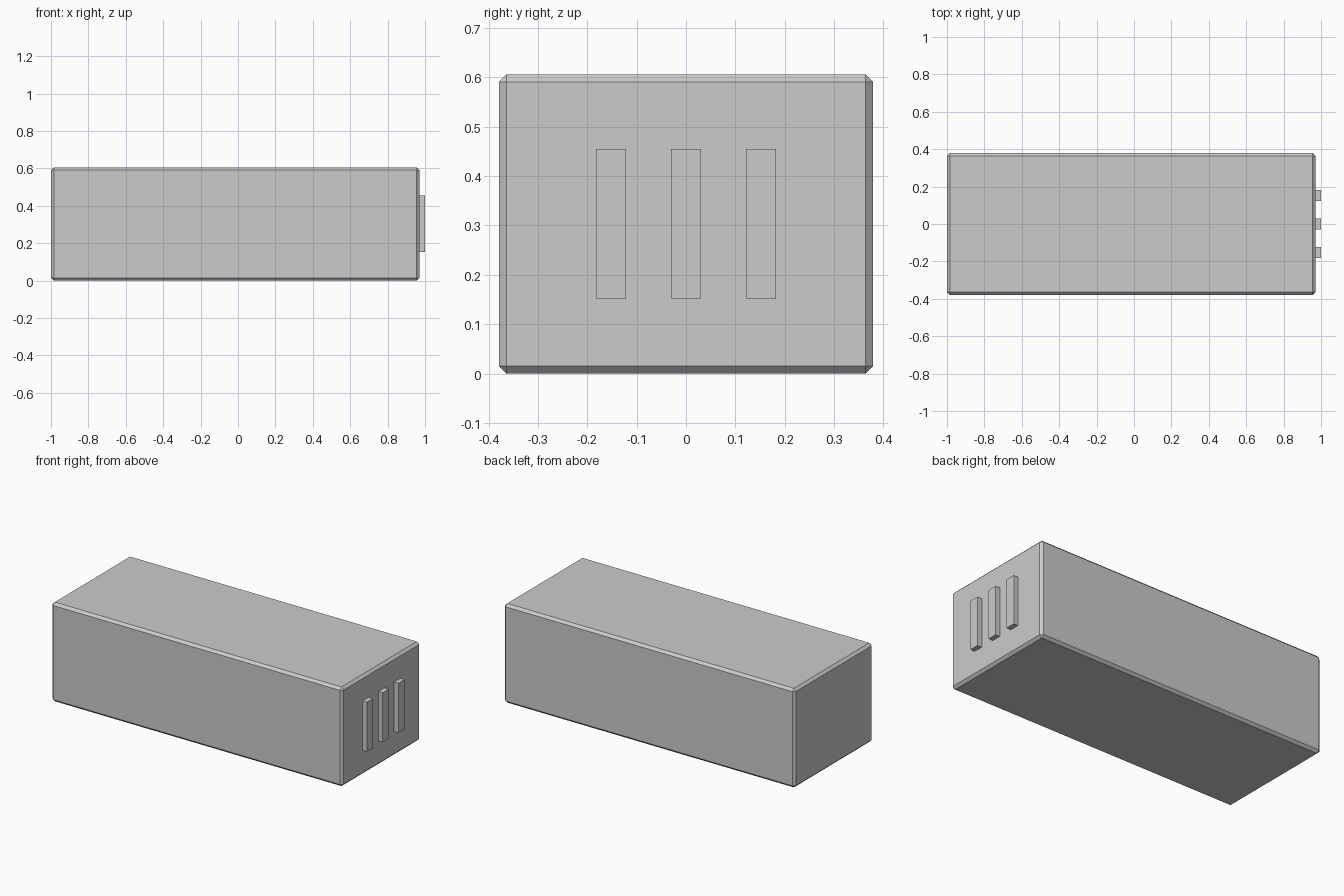
import bpy

if "Cube" in bpy.data.objects:
    bpy.data.objects.remove(bpy.data.objects["Cube"], do_unlink=True)

# Single plain grey finish
grey = bpy.data.materials.new("light grey")
grey.use_nodes = True
colour = (0.6, 0.6, 0.6, 1)
grey.diffuse_color = colour
grey.node_tree.nodes["Principled BSDF"].inputs["Base Color"].default_value = colour


def box(name, low, high):
    """Axis-aligned box between two opposite corners."""
    centre = [(a + b) / 2 for a, b in zip(low, high)]
    bpy.ops.mesh.primitive_cube_add(size=1, location=centre)
    obj = bpy.context.object
    obj.name = name
    obj.scale = [b - a for a, b in zip(low, high)]
    bpy.ops.object.transform_apply(location=False, rotation=False, scale=True)
    obj.data.materials.append(grey)
    return obj


# Long body with a narrow chamfer on every edge
body = box("body", (-1, -0.379, 0), (0.97, 0.379, 0.606))
chamfer = body.modifiers.new("chamfer", "BEVEL")
chamfer.width = 0.015
chamfer.segments = 1

# Three raised upright ribs on the left end
for label, y in (("front", -0.152), ("middle", 0), ("back", 0.152)):
    box(label + "_rib", (0.94, y - 0.03, 0.152), (1, y + 0.03, 0.455))
